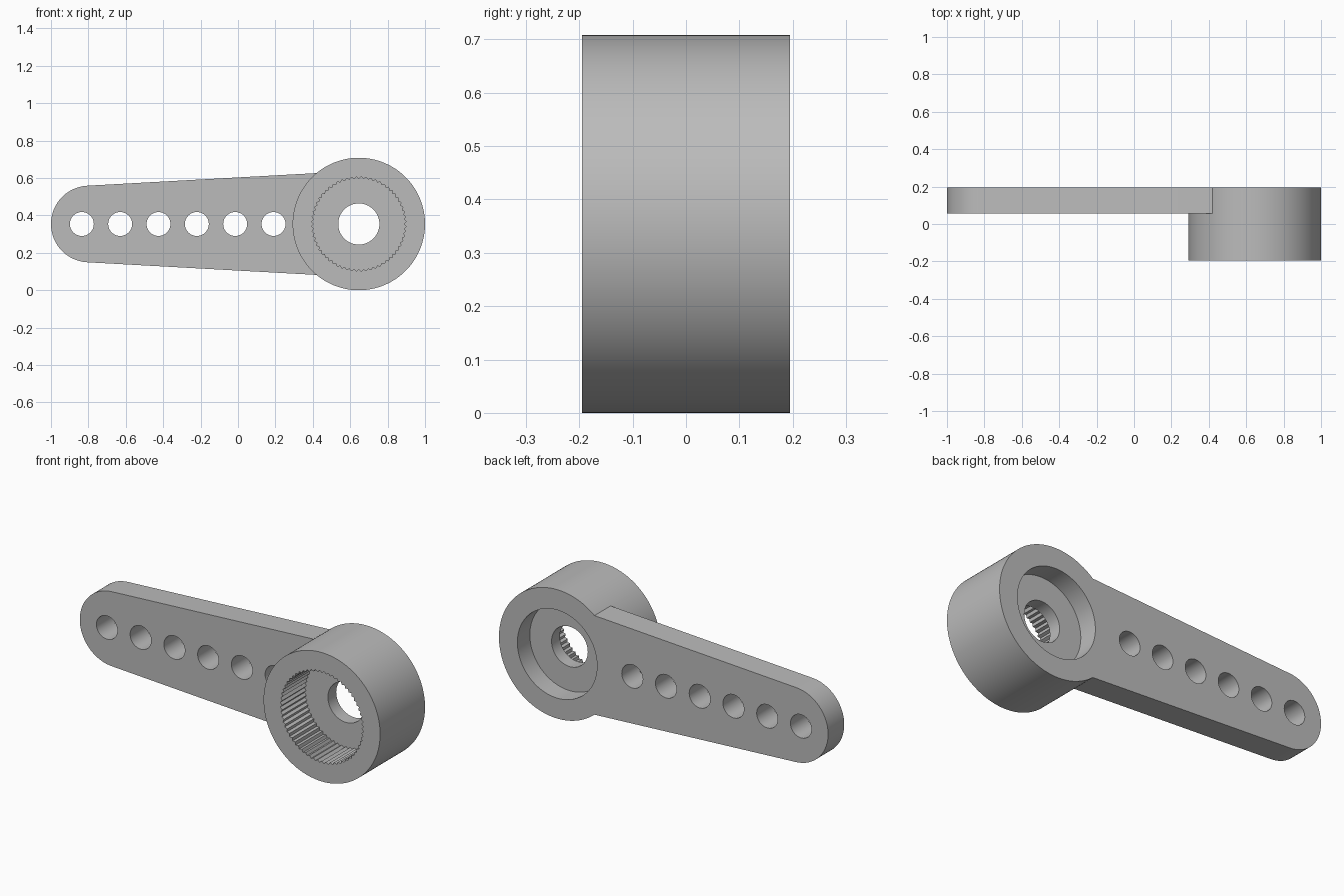
import bpy, bmesh
from math import sin, cos, pi, atan

cube = bpy.data.objects.get("Cube")
if cube:
    bpy.data.objects.remove(cube, do_unlink=True)

# Main dimensions
HUB_X, MID_Z, HUB_R = 0.646, 0.354, 0.354
FRONT, BACK, ARM_FRONT = -0.195, 0.195, 0.055
WEB_FRONT, WEB_BACK = 0.015, 0.087
TIP_X, TIP_R, TAPER = -0.795, 0.205, 0.055
TEETH = 60

grey = bpy.data.materials.new("matte grey")
grey.use_nodes = True
grey.diffuse_color = (0.5, 0.5, 0.5, 1)
grey.node_tree.nodes["Principled BSDF"].inputs["Base Color"].default_value = (0.5, 0.5, 0.5, 1)


def prism(name, points, y0, y1):
    """Extrude an x-z outline from y0 to y1."""
    bm = bmesh.new()
    face = bm.faces.new([bm.verts.new((x, y0, z)) for x, z in points])
    ext = bmesh.ops.extrude_face_region(bm, geom=[face])
    verts = [v for v in ext["geom"] if isinstance(v, bmesh.types.BMVert)]
    bmesh.ops.translate(bm, verts=verts, vec=(0, y1 - y0, 0))
    bmesh.ops.recalc_face_normals(bm, faces=bm.faces)
    mesh = bpy.data.meshes.new(name)
    bm.to_mesh(mesh)
    bm.free()
    mesh.materials.append(grey)
    obj = bpy.data.objects.new(name, mesh)
    bpy.context.collection.objects.link(obj)
    return obj


def circle(cx, radius, n=64):
    return [(cx + radius * cos(2 * pi * i / n), MID_Z + radius * sin(2 * pi * i / n))
            for i in range(n)]


def combine(body, tool, operation):
    """Apply a boolean to the body and discard the tool."""
    mod = body.modifiers.new(operation.title(), "BOOLEAN")
    mod.operation, mod.solver, mod.object = operation, "EXACT", tool
    bpy.context.view_layer.objects.active = body
    bpy.ops.object.modifier_apply(modifier=mod.name)
    bpy.data.objects.remove(tool, do_unlink=True)


# Round hub
body = prism("lever_arm_with_hub", circle(HUB_X, HUB_R, 128), FRONT, BACK)

# Tapered arm with a rounded tip, buried in the hub wall
tilt = atan(TAPER)
start, end = pi / 2 + tilt, 3 * pi / 2 - tilt
outline = [(TIP_X + TIP_R * cos(a), MID_Z + TIP_R * sin(a))
           for a in (start + (end - start) * i / 40 for i in range(41))]
root_x = 0.5
root_half = TIP_R / cos(tilt) + TAPER * (root_x - TIP_X)
outline += [(root_x, MID_Z - root_half), (root_x, MID_Z + root_half)]
combine(body, prism("arm", outline, ARM_FRONT, BACK), "UNION")

# Toothed socket in the front of the hub
spline = []
for i in range(2 * TEETH):
    r = 0.253 if i % 2 else 0.242
    a = pi * i / TEETH
    spline.append((HUB_X + r * cos(a), MID_Z + r * sin(a)))
combine(body, prism("socket_cutter", spline, FRONT - 0.1, WEB_FRONT), "DIFFERENCE")

# Smooth recess in the back and the bore through the web
combine(body, prism("recess_cutter", circle(HUB_X, 0.242, 96), WEB_BACK, BACK + 0.1), "DIFFERENCE")
combine(body, prism("bore_cutter", circle(HUB_X, 0.11), FRONT, BACK), "DIFFERENCE")

# Row of linkage holes along the arm
for i in range(6):
    hole = prism("hole_cutter", circle(-0.835 + 0.205 * i, 0.064, 48), 0, BACK + 0.1)
    combine(body, hole, "DIFFERENCE")

bpy.ops.object.select_all(action="DESELECT")
body.select_set(True)
bpy.context.view_layer.objects.active = body
bpy.ops.object.shade_smooth_by_angle(angle=pi / 6)
